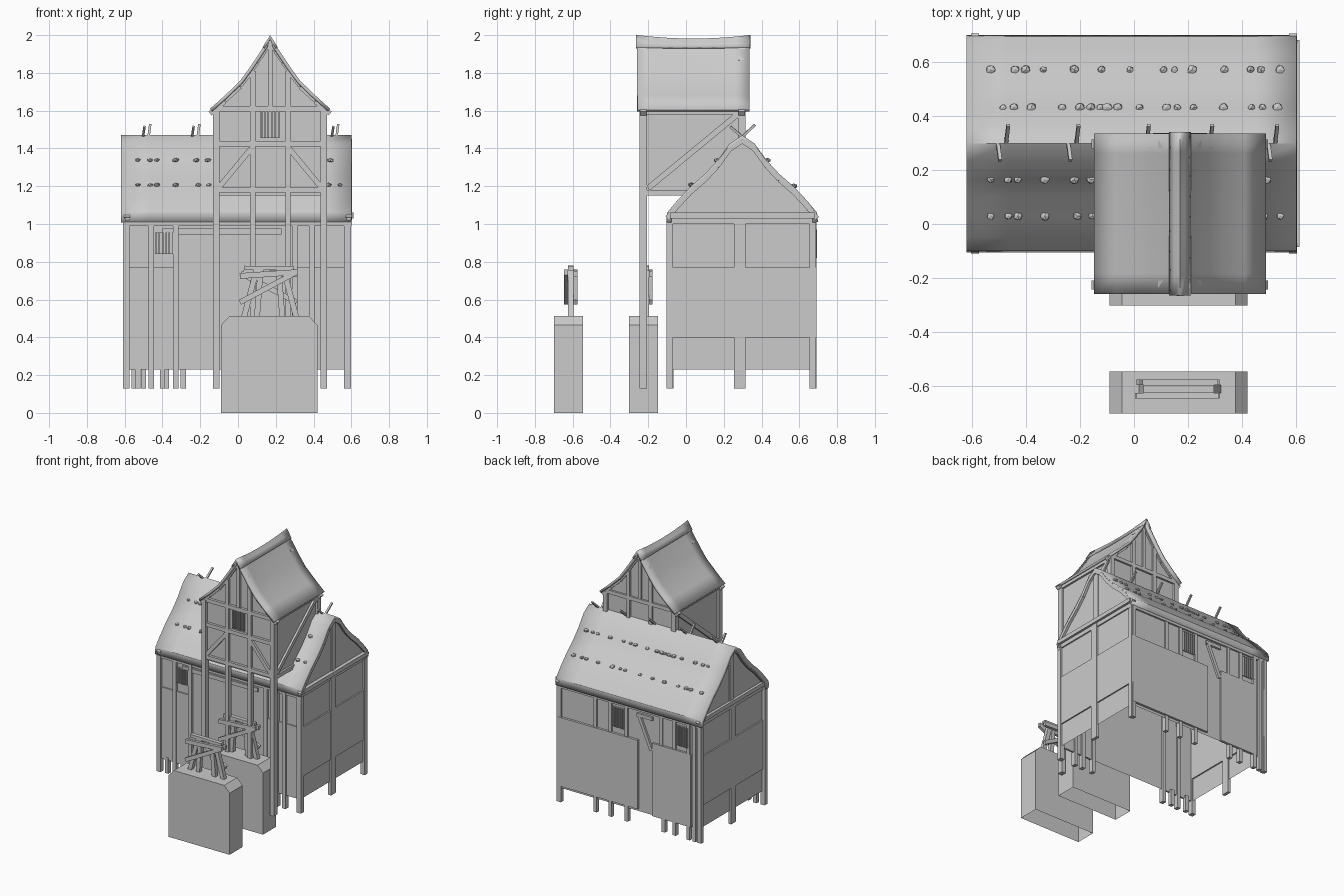
import bpy, bmesh, random
from mathutils import Vector, Matrix

if "Cube" in bpy.data.objects:
    bpy.data.objects.remove(bpy.data.objects["Cube"])
random.seed(4)

def make(name, bm, smooth=False):
    me = bpy.data.meshes.new(name)
    bm.to_mesh(me)
    bm.free()
    ob = bpy.data.objects.new(name, me)
    bpy.context.collection.objects.link(ob)
    if smooth:
        bpy.ops.object.select_all(action='DESELECT')
        ob.select_set(True)
        bpy.context.view_layer.objects.active = ob
        bpy.ops.object.shade_smooth_by_angle()
    return ob

def box(name, x0, x1, y0, y1, z0, z1):
    bm = bmesh.new()
    bmesh.ops.create_cube(bm, size=1)
    for v in bm.verts:
        v.co = ((x0 + x1) / 2 + v.co.x * (x1 - x0), (y0 + y1) / 2 + v.co.y * (y1 - y0),
                (z0 + z1) / 2 + v.co.z * (z1 - z0))
    return make(name, bm)

def bar(name, p, q, w=0.03, d=0.03):
    # square timber from p to q
    p, q = Vector(p), Vector(q)
    bm = bmesh.new()
    bmesh.ops.create_cube(bm, size=1)
    bmesh.ops.scale(bm, vec=(w, d, (q - p).length), verts=bm.verts)
    z = (q - p).normalized()
    x = Vector((0, 1, 0)).cross(z)
    x = x.normalized() if x.length > 0.05 else Vector((1, 0, 0))
    rot = Matrix((x, z.cross(x), z)).transposed().to_4x4()
    bmesh.ops.transform(bm, matrix=Matrix.Translation((p + q) / 2) @ rot, verts=bm.verts)
    return make(name, bm)

def place(axis, a, u, z):
    return (a, u, z) if axis == 'X' else (u, a, z)

def prism(name, pts, axis, a0, a1, open_bottom=False):
    # outline extruded along an axis; the last edge is the bottom
    bm = bmesh.new()
    A = [bm.verts.new(place(axis, a0, *p)) for p in pts]
    B = [bm.verts.new(place(axis, a1, *p)) for p in pts]
    bm.faces.new(A)
    bm.faces.new(B[::-1])
    n = len(pts)
    for i in range(n - 1 if open_bottom else n):
        j = (i + 1) % n
        bm.faces.new((A[i], B[i], B[j], A[j]))
    bmesh.ops.recalc_face_normals(bm, faces=bm.faces)
    return make(name, bm)

def sheet(name, pts, axis, a0, a1, thick, sag=0.0, n=8):
    # roof skin with a ridge that dips in the middle
    bm = bmesh.new()
    zl, zh = min(p[1] for p in pts), max(p[1] for p in pts)
    rows = []
    for i in range(n + 1):
        t = i / n
        rows.append([bm.verts.new(place(axis, a0 + (a1 - a0) * t, u,
                    z - sag * 4 * t * (1 - t) * (z - zl) / (zh - zl))) for u, z in pts])
    for r, s in zip(rows, rows[1:]):
        for j in range(len(pts) - 1):
            bm.faces.new((r[j], r[j + 1], s[j + 1], s[j]))
    bm.normal_update()
    if sum(f.normal.z for f in bm.faces) < 0:
        bmesh.ops.reverse_faces(bm, faces=bm.faces)
    ob = make(name, bm, True)
    m = ob.modifiers.new("thickness", 'SOLIDIFY')
    m.thickness, m.offset = thick, -1
    return ob

def mirrored(half, c):
    return half + [(2 * c - u, z) for u, z in half[-2::-1]]

def window(name, x, y, z0, z1, out):
    box(name + "_pane", x - .05, x + .05, *sorted((y, y + out * .006)), z0, z1)
    for i in range(6):
        xx = x - .045 + i * .018
        box(name + "_slat", xx - .004, xx + .004, *sorted((y, y + out * .016)), z0, z1)

# main house body, open underneath
roof = mirrored([(-.105, 1.01), (-.1, 1.06), (-.05, 1.12), (.02, 1.195), (.1, 1.265),
                 (.165, 1.335), (.23, 1.425), (.297, 1.47)], .297)
inner = [(-.085, .23), (-.085, 1.03)] + [(u, z - .035) for u, z in roof[3:-3]] + [(.675, 1.03), (.675, .23)]
prism("house_walls", inner, 'X', -.585, .585, True)
sheet("house_roof", roof, 'X', -.62, .6, .028)

# gable ends: sill beam, posts, rails, cladding and wavy verge boards
for s, side in ((1, "right"), (-1, "left")):
    def gbox(n, y0, y1, z0, z1, d):
        box(side + n, *sorted((s * .575, s * d)), y0, y1, z0, z1)
    gbox("_gable_sill", -.085, .68, 1.03, 1.06, .612 if s > 0 else .605)
    gbox("_top_rail", -.085, .675, 1.0, 1.03, .595)
    gbox("_mid_cladding", -.1, .69, .4, .77, .595)
    for y0, y1 in ((-.104, -.068), (.255, .315), (.655, .688)):
        gbox("_wall_post", y0, y1, .13, 1.04, .598)
    gbox("_king_post", .275, .32, 1.05, 1.43, .592)
    for k in range(1, len(roof) - 2):
        (u0, z0), (u1, z1) = roof[k], roof[k + 1]
        bar(side + "_verge_board", (s * .588, u0, z0 - .03), (s * .588, u1, z1 - .03), .03, .025)

# front wall framing
for x in (-.595, -.46, -.33, .3, .39, .455, .575):
    box("front_post", x - .014, x + .014, -.104, -.07, .13, 1.02)
for x in (-.53, -.4):
    box("front_stilt", x - .014, x + .014, -.095, -.065, .13, .25)
box("front_header", -.6, .6, -.1, -.07, .99, 1.03)
box("front_upper_rail", -.4, .23, -.096, -.07, .945, .975)
box("front_left_boards", -.59, -.32, -.094, -.08, .23, .77)
box("front_right_boards", .3, .59, -.094, -.08, .23, .77)
window("front_window", -.39, -.088, .84, .955, -1)

# back wall framing, board panels, doorway brace and windows
for x in (-.595, -.55, -.5, .575):
    box("back_post", x - .014, x + .014, .66, .69, .13, 1.02)
for x in (-.38, -.29, .02, .155, .28):
    box("back_stilt", x - .014, x + .014, .655, .685, .13, .3)
for x in (-.38, -.27, .02, .155, .28):
    box("back_upper_post", x - .012, x + .012, .66, .685, .75, 1.02)
box("back_header", -.6, .6, .66, .688, .99, 1.03)
box("back_large_boards", -.08, .59, .67, .692, .25, .77)
box("back_small_boards", -.52, -.2, .67, .69, .23, .78)
bar("doorway_brace", (-.19, .68, .72), (-.09, .68, .95), .025, .02)
bar("doorway_lintel", (-.2, .68, .96), (-.07, .68, .96), .025, .02)
window("back_window", .085, .677, .82, .97, 1)
window("back_side_window", -.45, .677, .82, .97, 1)

# stones weighing down the roof
def roof_z(y):
    for (u0, z0), (u1, z1) in zip(roof, roof[1:]):
        if u0 <= y <= u1:
            return z0 + (z1 - z0) * (y - u0) / (u1 - u0)
rows = {.03: [-.53, -.465, -.43, -.33, -.21, -.155, .48, .54],
        .165: [-.53, -.465, -.43, -.33, -.22, -.16, .49],
        .43: [-.485, -.445, -.38, -.265, -.2, -.16, -.125, -.1, -.06, .02, .12, .16, .22, .33, .435, .475, .53],
        .57: [-.53, -.44, -.4, -.335, -.22, -.12, -.015, .11, .15, .215, .335, .43, .47, .54]}
for y, xs in rows.items():
    for x in xs:
        bm = bmesh.new()
        bmesh.ops.create_icosphere(bm, subdivisions=1, radius=random.uniform(.014, .021))
        for v in bm.verts:
            v.co *= random.uniform(.85, 1.1)
            v.co.z *= .65
        bmesh.ops.translate(bm, vec=(x, y, roof_z(y) + .003), verts=bm.verts)
        make("roof_stone", bm)

# pegs crossing over the ridge
for x in (-.5, -.24, .5):
    bar("ridge_peg", (x - .005, .31, 1.45), (x + .005, .235, 1.515), .013, .013)
for x in (-.47, -.21, .05, .285, .525):
    bar("ridge_peg", (x - .005, .285, 1.45), (x + .005, .365, 1.525), .013, .013)

# tower body and swept roof
half = [(-.148, 1.61), (-.07, 1.68), (.01, 1.757), (.06, 1.825), (.1, 1.885), (.14, 1.945), (.17, 2.0)]
trf = mirrored(half, .17)
tin = [(-.115, 1.15), (-.115, 1.61)] + [(u, z - .03) for u, z in trf[2:-2]] + [(.455, 1.61), (.455, 1.15)]
prism("tower_walls", tin, 'Y', -.225, .3)
sheet("tower_roof", trf, 'Y', -.258, .335, .018, .018)
sheet("tower_ridge_cap", [(.13, 1.936), (.15, 1.968), (.17, 2.0), (.19, 1.968), (.21, 1.936)],
      'Y', -.265, .34, .012, .018)

# tower timbers, front and rear
for y, low in ((-.226, .13), (.296, 1.25)):
    f = "front" if y < 0 else "rear"
    for x in (-.115, .455):
        box("tower_%s_corner_post" % f, x - .017, x + .017, y - .02, y + .02, low, 1.61)
    for x in (.078, .265):
        box("tower_%s_inner_post" % f, x - .014, x + .014, y - .018, y + .018, low, 1.81)
    box("tower_king_post", .158, .182, y - .015, y + .015, 1.61, 1.95)
    for z in (1.61, 1.425, 1.18):
        box("tower_%s_rail" % f, -.13, .47, y - .018, y + .018, z - .014, z + .014)
    for s in (-1, 1):
        bar("tower_%s_brace" % f, (.17 + s * .27, y, 1.195), (.17 + s * .1, y, 1.4), .028, .034)
        for (u0, z0), (u1, z1) in zip(half[:-1], half[1:]):
            bar("tower_rafter", (.17 + s * (.17 - u0), y, z0 - .025),
                (.17 + s * (.17 - u1), y, z1 - .03), .026, .034)
window("tower_window", .17, -.228, 1.455, 1.6, -1)

# tower side timbers
for x in (-.115, .455):
    for z in (1.165, 1.595):
        box("tower_side_rail", x - .014, x + .014, -.22, .3, z - .015, z + .015)
    bar("tower_side_brace", (x, -.2, 1.19), (x, .285, 1.59), .03, .03)

# two masonry piers with timber trestles
pier = [(-.09, 0), (-.09, .465), (-.045, .512), (.375, .512), (.42, .465), (.42, 0)]
for y0, y1 in ((-.7, -.545), (-.302, -.148)):
    prism("stone_pier", pier, 'Y', y0, y1, True)
    y = y0 + .09
    for a, b in ((.03, .1), (.1, .12), (.31, .24), (.235, .215)):
        bar("trestle_leg", (a, y, .5), (b, y, .765), .03, .03)
    bar("trestle_cap", (.035, y, .768), (.295, y, .766), .022, .03)
    bar("trestle_front_beam", (.01, y - .025, .725), (.315, y - .025, .745), .03, .02)
    bar("trestle_back_beam", (.03, y + .025, .745), (.31, y + .025, .735), .03, .02)
    bar("trestle_front_brace", (.01, y - .025, .585), (.31, y - .025, .745), .028, .02)
    bar("trestle_back_brace", (.015, y + .025, .74), (.31, y + .025, .585), .028, .02)
